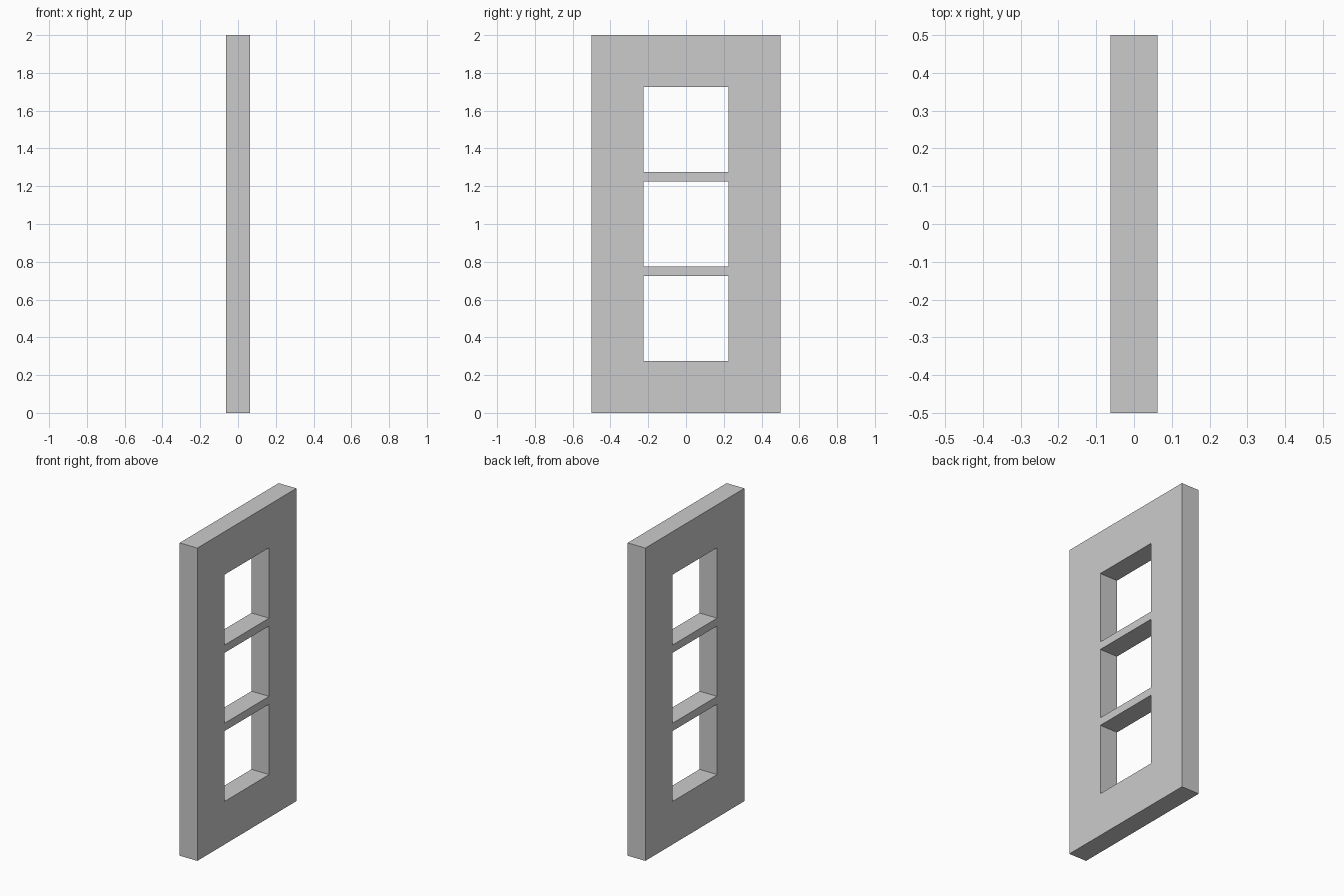
import bpy, bmesh

if "Cube" in bpy.data.objects:
    bpy.data.objects.remove(bpy.data.objects["Cube"])

T = 0.0625          # half thickness
HALF = 0.225        # half size of each square opening

# Grid lines of the panel; openings are centred at z = 0.5, 1.0, 1.5
ys = [-0.5, -HALF, HALF, 0.5]
zs = [0.0] + [c + s * HALF for c in (0.5, 1.0, 1.5) for s in (-1, 1)] + [2.0]

bm = bmesh.new()
grid = [[bm.verts.new((-T, y, z)) for z in zs] for y in ys]

# Front sheet, leaving out the three openings in the middle column
for i in range(len(ys) - 1):
    for j in range(len(zs) - 1):
        if i == 1 and j in (1, 3, 5):
            continue
        bm.faces.new((grid[i][j], grid[i + 1][j], grid[i + 1][j + 1], grid[i][j + 1]))

# Thicken into a solid panel
sheet = bm.faces[:]
ext = bmesh.ops.extrude_face_region(bm, geom=sheet, use_keep_orig=True)
moved = [g for g in ext["geom"] if isinstance(g, bmesh.types.BMVert)]
bmesh.ops.translate(bm, verts=moved, vec=(2 * T, 0, 0))
bmesh.ops.recalc_face_normals(bm, faces=bm.faces[:])

mesh = bpy.data.meshes.new("window_panel")
bm.to_mesh(mesh)
bm.free()
panel = bpy.data.objects.new("window_panel", mesh)
bpy.context.collection.objects.link(panel)
